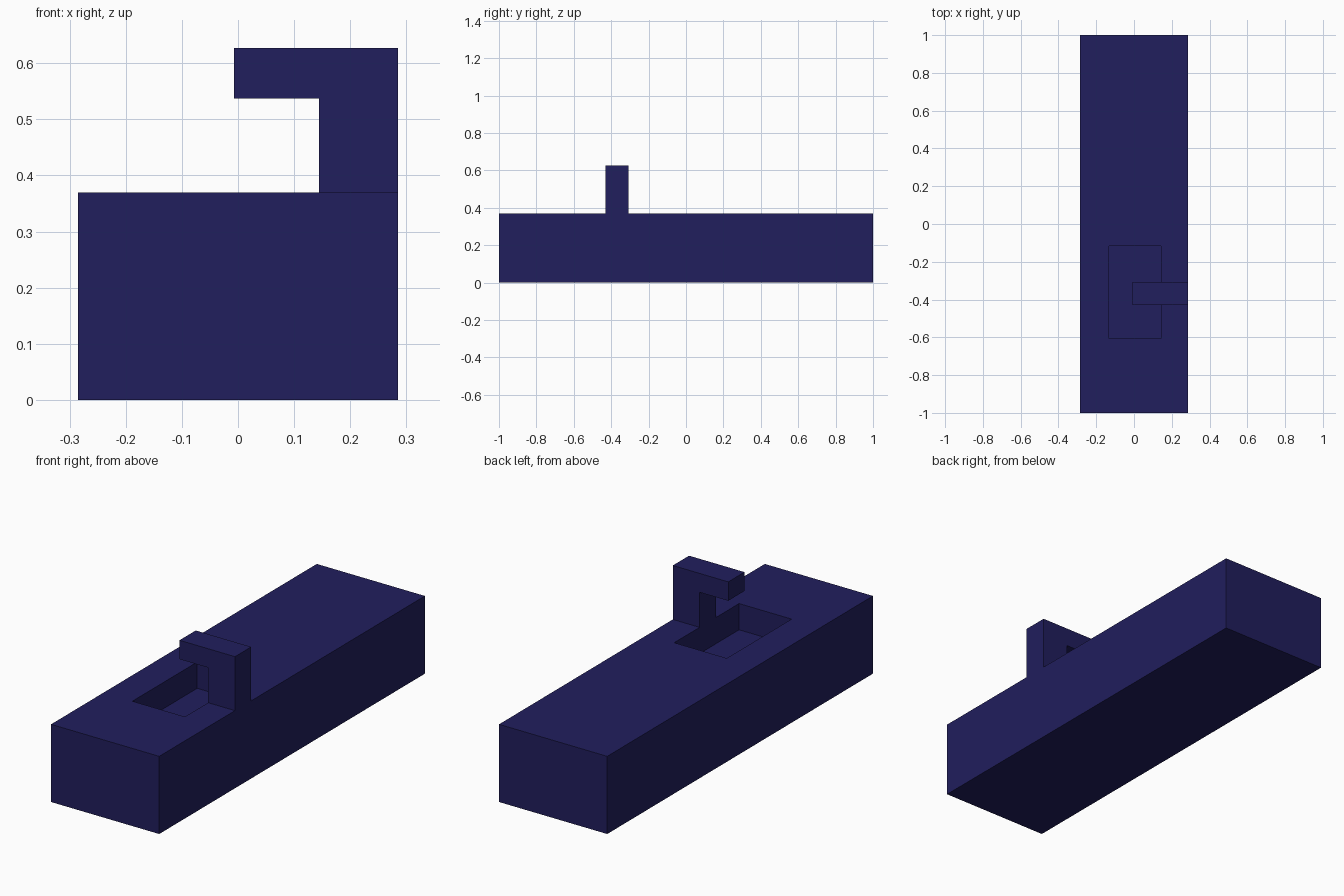
import bpy, bmesh

if "Cube" in bpy.data.objects:
    bpy.data.objects.remove(bpy.data.objects["Cube"])

navy = bpy.data.materials.new("navy")
navy.diffuse_color = (0.015, 0.013, 0.11, 1)
navy.use_nodes = True
navy.node_tree.nodes["Principled BSDF"].inputs["Base Color"].default_value = navy.diffuse_color


def prism(name, outline, y0, y1):
    """Extrude an x-z outline along y."""
    bm = bmesh.new()
    face = bm.faces.new([bm.verts.new((x, y0, z)) for x, z in outline])
    ext = bmesh.ops.extrude_face_region(bm, geom=[face])
    verts = [g for g in ext["geom"] if isinstance(g, bmesh.types.BMVert)]
    bmesh.ops.translate(bm, verts=verts, vec=(0, y1 - y0, 0))
    bmesh.ops.recalc_face_normals(bm, faces=bm.faces[:])
    mesh = bpy.data.meshes.new(name)
    bm.to_mesh(mesh)
    bm.free()
    obj = bpy.data.objects.new(name, mesh)
    bpy.context.collection.objects.link(obj)
    mesh.materials.append(navy)
    return obj


def rect(x0, x1, z0, z1):
    return [(x0, z0), (x1, z0), (x1, z1), (x0, z1)]


W, TOP, DEPTH = 0.285, 0.37, 0.125
POST_X = 0.144

# Block with a rectangular pocket sunk in its top
block = prism("block", rect(-W, W, 0, TOP), -1, 1)
cutter = prism("pocket_cutter", rect(-0.133, POST_X, TOP - DEPTH, TOP + 0.1), -0.605, -0.117)
cutter.hide_render = True
cutter.hide_viewport = True
cut = block.modifiers.new("pocket", "BOOLEAN")
cut.operation = "DIFFERENCE"
cut.solver = "EXACT"
cut.object = cutter

# Hook: post on the right edge with an arm reaching over the pocket
prism("hook", [(POST_X, TOP), (W, TOP), (W, 0.627), (-0.007, 0.627),
               (-0.007, 0.537), (POST_X, 0.537)], -0.43, -0.308)
